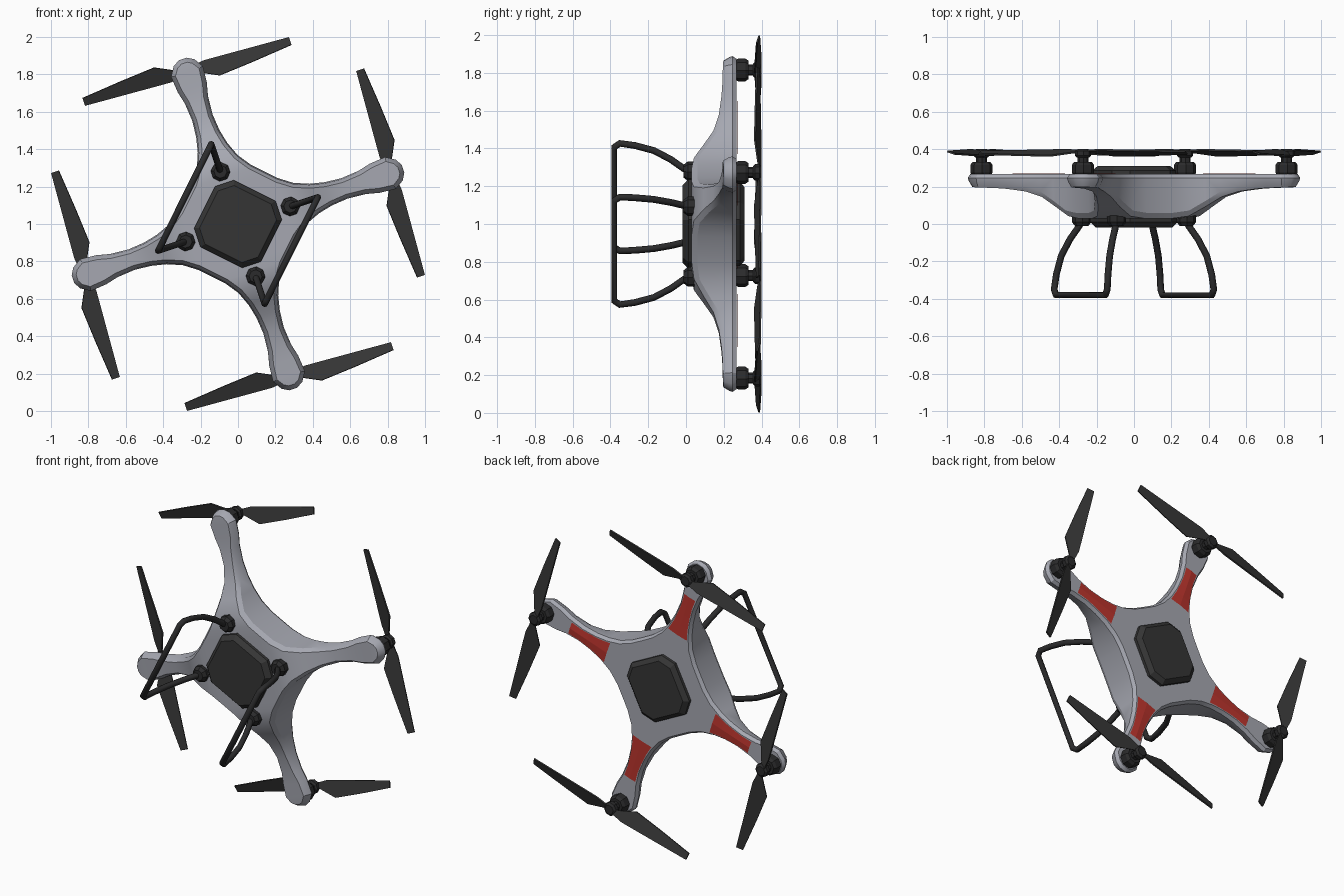
import bpy, bmesh
from math import sin, cos, pi, radians

cube = bpy.data.objects.get("Cube")
if cube:
    bpy.data.objects.remove(cube)

TILT = radians(18.5)      # direction of the first arm
MOTOR = 0.86              # motor distance from the hub


def material(name, rgb):
    m = bpy.data.materials.new(name)
    m.use_nodes = True
    m.diffuse_color = (*rgb, 1)
    m.node_tree.nodes["Principled BSDF"].inputs["Base Color"].default_value = (*rgb, 1)
    return m


GREY = material("shell grey", (0.38, 0.39, 0.44))
CHARCOAL = material("charcoal", (0.036, 0.036, 0.036))
BLACK = material("soft black", (0.024, 0.024, 0.025))
RED = material("stripe red", (0.5, 0.035, 0.026))


def place(arm, u, v, y):
    """Point on an arm: u outward, v sideways, y depth."""
    a = TILT + arm * pi / 2
    return (u * cos(a) - v * sin(a), y, 1 + u * sin(a) + v * cos(a))


def finish(name, bm, mat, smooth=None):
    bmesh.ops.remove_doubles(bm, verts=bm.verts[:], dist=0.0002)
    bmesh.ops.recalc_face_normals(bm, faces=bm.faces[:])
    me = bpy.data.meshes.new(name)
    bm.to_mesh(me)
    bm.free()
    me.materials.append(mat)
    ob = bpy.data.objects.new(name, me)
    bpy.context.collection.objects.link(ob)
    if smooth:
        bpy.ops.object.select_all(action='DESELECT')
        ob.select_set(True)
        bpy.context.view_layer.objects.active = ob
        bpy.ops.object.shade_smooth_by_angle(angle=radians(smooth))
    return ob


def face(bm, pts):
    return bm.faces.new([bm.verts.new(p) for p in pts])


def loft(name, rings, mat):
    """Closed solid through matching rings of points."""
    bm = bmesh.new()
    for a, b in zip(rings, rings[1:]):
        for i in range(len(a)):
            j = (i + 1) % len(a)
            face(bm, (a[i], a[j], b[j], b[i]))
    face(bm, rings[0])
    face(bm, rings[-1])
    return finish(name, bm, mat)


def octagon(arm, u, r, y):
    return [place(arm, u + r * cos(k * pi / 4 + pi / 8), r * sin(k * pi / 4 + pi / 8), y)
            for k in range(8)]


def hatch_ring(a, chamfer, y):
    """Square with cut corners, turned halfway between the arms."""
    b = a - chamfer
    pts = [(a, -b), (a, b), (b, a), (-b, a), (-a, b), (-a, -b), (-b, -a), (b, -a)]
    return [place(0.5, p, q, y) for p, q in pts]


# Shell: stations of (distance, half width, underside depth), valley to tip
STATIONS = [(.222, .222, .03), (.28, .165, .03), (.35, .115, .042), (.43, .083, .093),
            (.51, .065, .145), (.6, .057, .174), (.7, .065, .188), (.77, .082, .193),
            (.86, .09, .195), (.91, .058, .197), (.93, .022, .199)]


def inset(i, d):
    """Station outline point moved inward by d."""
    u, v, _ = STATIONS[i]
    prev = STATIONS[i - 1][:2] if i else (STATIONS[1][1], STATIONS[1][0])
    nxt = STATIONS[i + 1][:2] if i + 1 < len(STATIONS) else (u, -v)
    tu, tv = nxt[0] - prev[0], nxt[1] - prev[1]
    length = (tu * tu + tv * tv) ** 0.5
    return u + tv / length * d, v - tu / length * d


def shell_section(arm, i, side):
    low = STATIONS[i][2]
    layers = [(.014, .267), (0, .246), (.006, low + .03), (.024, low)]
    out = []
    for d, y in layers:
        u, v = inset(i, d)
        out.append(place(arm, u, v * side, y))
    return out


bm = bmesh.new()
for arm in range(4):
    for i in range(len(STATIONS) - 1):
        l0, l1 = shell_section(arm, i, 1), shell_section(arm, i + 1, 1)
        r0, r1 = shell_section(arm, i, -1), shell_section(arm, i + 1, -1)
        for k in range(3):
            face(bm, (l0[k], l1[k], l1[k + 1], l0[k + 1]))
            face(bm, (r0[k], r1[k], r1[k + 1], r0[k + 1]))
        for k in (0, 3):
            face(bm, (l0[k], l1[k], r1[k], r0[k]))
    for k in range(3):
        face(bm, (l1[k], r1[k], r1[k + 1], l1[k + 1]))
for k in (0, 3):
    face(bm, [shell_section(arm, 0, 1)[k] for arm in range(4)])
finish("shell", bm, GREY, 28)

# Central hatches on both faces
loft("upper_hatch", [hatch_ring(.19, .07, .255), hatch_ring(.19, .07, .285),
                     hatch_ring(.165, .06, .31)], CHARCOAL)
loft("lower_hatch", [hatch_ring(.2, .075, .06), hatch_ring(.2, .075, .012),
                     hatch_ring(.175, .065, -.018)], CHARCOAL)

# Blade stations: (radius, leading edge, trailing edge)
BLADE = [(0, .016, -.016), (.05, .02, -.02), (.1, .027, -.045), (.16, .024, -.075),
         (.35, .013, -.062), (.575, 0, -.042)]

for arm in range(4):
    tag = "_%d" % (arm + 1)
    # Motor, shaft and propeller hub
    loft("motor" + tag, [octagon(arm, MOTOR, r, y) for r, y in
                         ((.05, .26), (.06, .275), (.06, .315), (.048, .332))], BLACK)
    loft("shaft" + tag, [octagon(arm, MOTOR, .03, y) for y in (.325, .37)], BLACK)
    loft("propeller_hub" + tag, [octagon(arm, MOTOR, r, y) for r, y in
                                 ((.034, .355), (.044, .365), (.044, .39), (.03, .4))], BLACK)

    # Two pitched blades
    bm = bmesh.new()
    for turn in (1, -1):
        edge = [[place(arm, MOTOR + turn * s, -turn * r, .388 + s * .32) for s in (a, b)]
                for r, a, b in BLADE]
        for p, q in zip(edge, edge[1:]):
            face(bm, (p[0], q[0], q[1], p[1]))
    blades = finish("propeller" + tag, bm, CHARCOAL)
    thick = blades.modifiers.new("thickness", 'SOLIDIFY')
    thick.thickness = .009
    thick.offset = 0

    # Ridged stripe plate on the arm top
    bm = bmesh.new()
    rows = [(.4, .07), (.47, .053), (.55, .042), (.61, .038), (.68, .041)]
    for (u0, w0), (u1, w1) in zip(rows, rows[1:]):
        for side in (1, -1):
            face(bm, (place(arm, u0, 0, .273), place(arm, u1, 0, .273),
                      place(arm, u1, w1 * side, .269), place(arm, u0, w0 * side, .269)))
    finish("arm_stripe" + tag, bm, RED)

    # Leg socket
    loft("leg_socket" + tag, [octagon(arm, .295, r, y) for r, y in
                              ((.052, .05), (.052, .01), (.035, -.012))], BLACK)

# Landing legs: bowed struts joined by a ground bar
STRUT = [(.295, .02), (.308, -.01), (.36, -.08), (.41, -.17), (.438, -.27), (.45, -.35)]
for name, a, b in (("left_leg", 0, 3), ("right_leg", 1, 2)):
    start = [place(a, u, 0, y) for u, y in STRUT]
    end = [place(b, u, 0, y) for u, y in STRUT]
    p, q = place(a, .45, 0, -.38), place(b, .45, 0, -.38)
    bar = [[p[k] + (q[k] - p[k]) * t for k in range(3)] for t in (.035, .965)]
    path = start + bar + end[::-1]
    curve = bpy.data.curves.new(name, 'CURVE')
    curve.dimensions = '3D'
    curve.bevel_depth = .018
    curve.bevel_resolution = 2
    curve.use_fill_caps = True
    spline = curve.splines.new('POLY')
    spline.points.add(len(path) - 1)
    for point, co in zip(spline.points, path):
        point.co = (*co, 1)
    curve.materials.append(BLACK)
    bpy.context.collection.objects.link(bpy.data.objects.new(name, curve))
